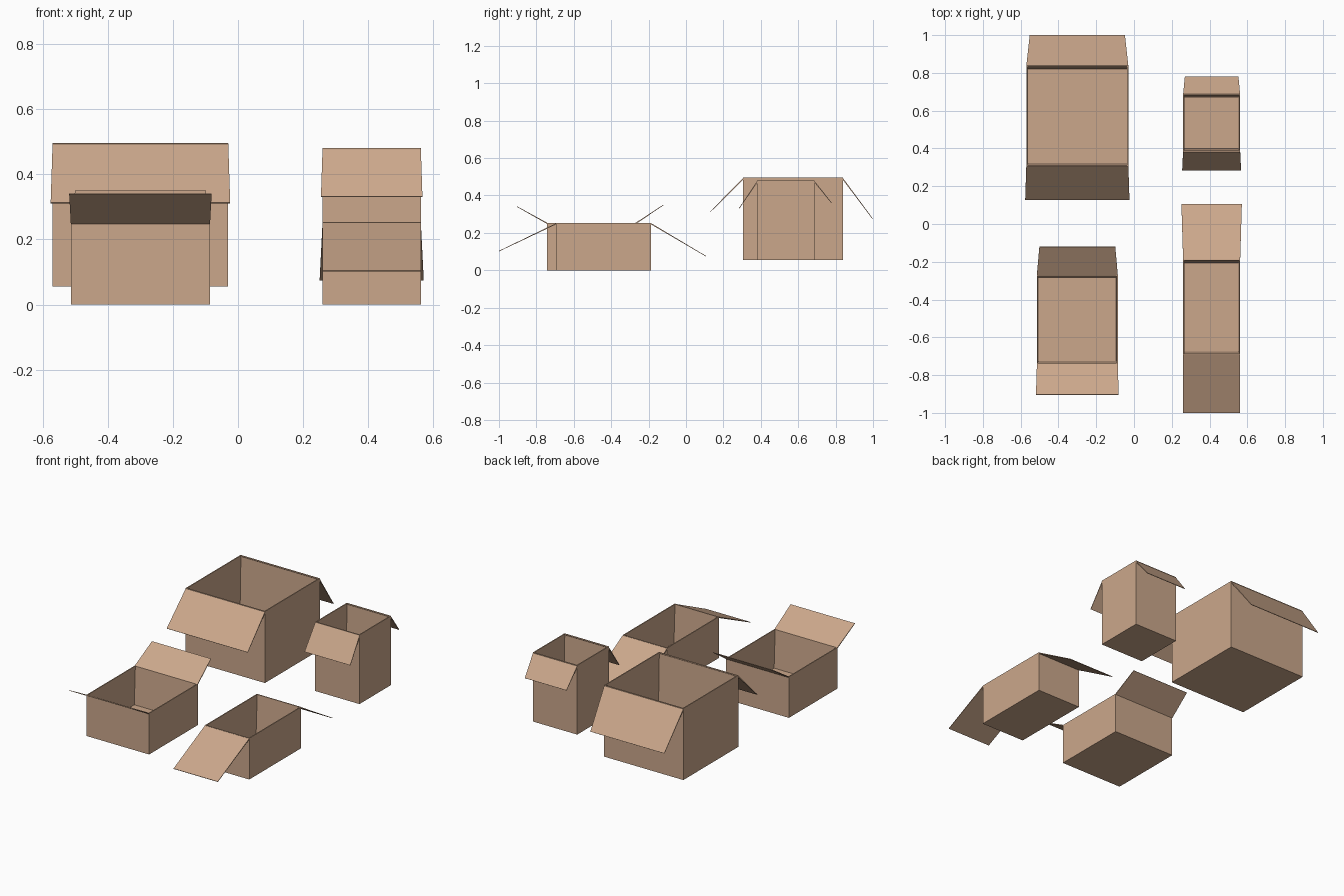
import bpy, bmesh
from mathutils import Vector

if "Cube" in bpy.data.objects:
    bpy.data.objects.remove(bpy.data.objects["Cube"])

card = bpy.data.materials.new("cardboard tan")
card.diffuse_color = (0.60, 0.39, 0.26, 1)
card.use_nodes = True
card.node_tree.nodes["Principled BSDF"].inputs["Base Color"].default_value = card.diffuse_color

WALL = 0.006    # board thickness at the rim
FLOOR = 0.02    # inner floor height above the underside
TAPER = 0.013   # inner front and back walls lean in towards the floor


def finish(name, bm):
    bmesh.ops.recalc_face_normals(bm, faces=bm.faces)
    me = bpy.data.meshes.new(name)
    bm.to_mesh(me)
    bm.free()
    me.materials.append(card)
    ob = bpy.data.objects.new(name, me)
    bpy.context.collection.objects.link(ob)
    return ob


def loft(name, rings):
    """Closed solid through four-cornered rings, capped at both ends."""
    bm = bmesh.new()
    loops = [[bm.verts.new(p) for p in r] for r in rings]
    for a, b in zip(loops, loops[1:]):
        for i in range(4):
            j = (i + 1) % 4
            bm.faces.new((a[i], a[j], b[j], b[i]))
    bm.faces.new(loops[0])
    bm.faces.new(loops[-1])
    return finish(name, bm)


def rect(x0, x1, y0, y1, z, dx=0, dy=0):
    return [(x0 + dx, y0 + dy, z), (x1 - dx, y0 + dy, z),
            (x1 - dx, y1 - dy, z), (x0 + dx, y1 - dy, z)]


def carton(name, x, y, z):
    """Open-topped box: outside up, over the rim, inside down to the floor."""
    loft(name, [rect(*x, *y, z[0]), rect(*x, *y, z[1]),
                rect(*x, *y, z[1], WALL, WALL),
                rect(*x, *y, z[0] + FLOOR, WALL + 0.002, WALL + TAPER)])


def flap(name, x, hinge, tip, flare):
    """Thin board from the rim to its tip, widening by flare on each side."""
    h, t = Vector((0, *hinge)), Vector((0, *tip))
    d = (t - h).normalized()
    n = Vector((0, -d.z, d.y))
    if n.z < 0:
        n = -n

    def ring(p, grow, thick):
        a, b = Vector((x[0] - grow, 0, 0)), Vector((x[1] + grow, 0, 0))
        o = n * thick
        return [p + a, p + b, p + b - o, p + a - o]

    loft(name, [ring(h, 0, 0.006), ring(t, flare, 0.003)])


# name, x range, y range, z range, front flap (tip y, tip z, flare), back flap
BOXES = [
    ("large_box", (-0.57, -0.03), (0.305, 0.84), (0.055, 0.496),
     (0.128, 0.313, 0.006), (1.0, 0.275, -0.018)),
    ("tall_box", (0.26, 0.562), (0.38, 0.688), (0.055, 0.481),
     (0.283, 0.332, 0.005), (0.78, 0.36, -0.009)),
    ("short_box", (-0.514, -0.086), (-0.743, -0.268), (0.0, 0.253),
     (-0.903, 0.342, 0.005), (-0.122, 0.35, -0.013)),
    ("long_box", (0.26, 0.562), (-0.693, -0.187), (0.0, 0.254),
     (-1.0, 0.104, 0.0), (0.107, 0.077, 0.009)),
]

for name, x, y, z, front, back in BOXES:
    carton(name, x, y, z)
    flap(name + "_front_flap", x, (y[0] + 0.003, z[1]), front[:2], front[2])
    flap(name + "_back_flap", x, (y[1] - 0.003, z[1]), back[:2], back[2])
